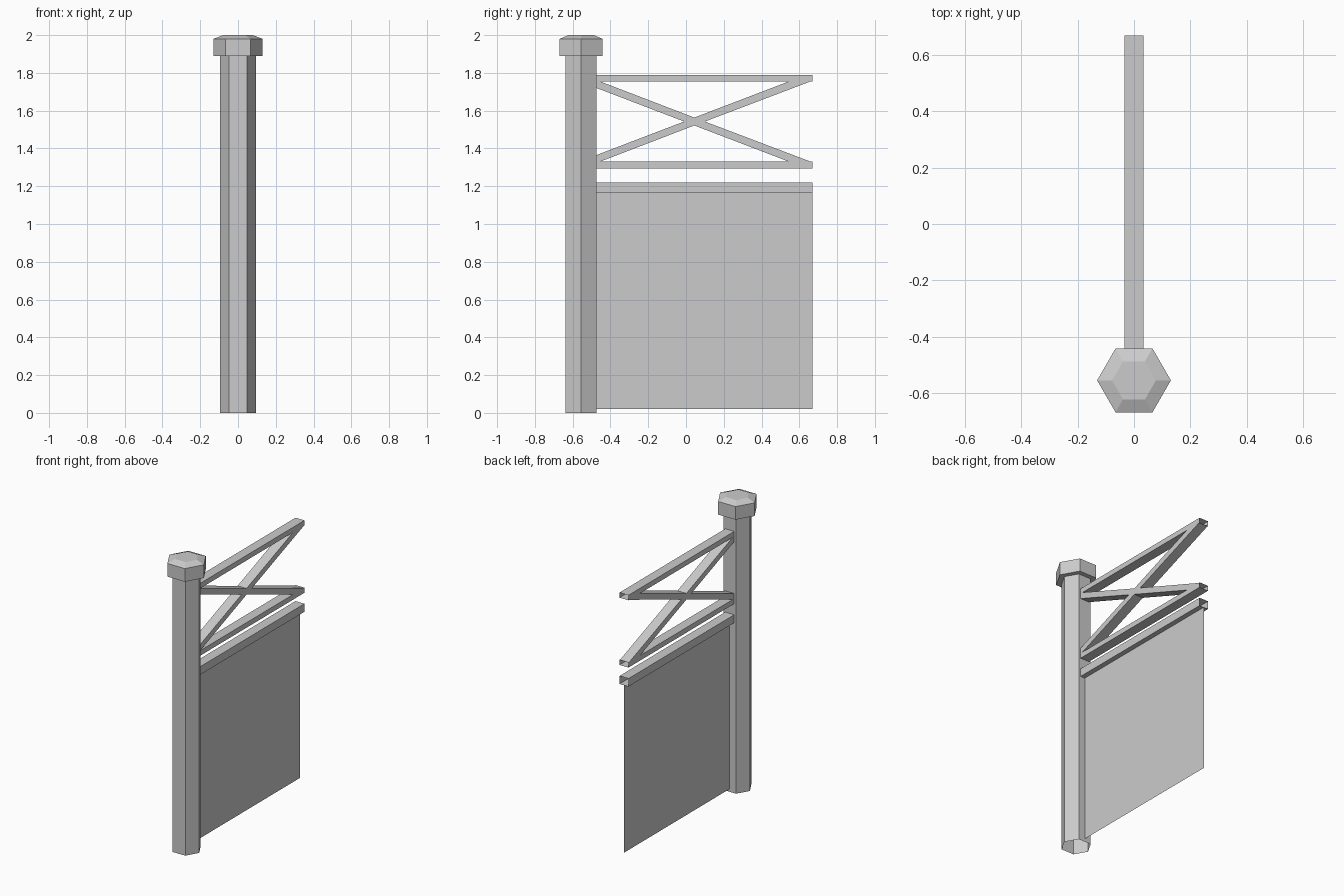
import bpy, bmesh, math

cube = bpy.data.objects.get("Cube")
if cube:
    bpy.data.objects.remove(cube, do_unlink=True)

GREY = (0.6, 0.6, 0.6, 1)
mat = bpy.data.materials.new("plain grey")
mat.use_nodes = True
mat.diffuse_color = GREY
mat.node_tree.nodes["Principled BSDF"].inputs["Base Color"].default_value = GREY

POST_Y = -0.555   # post axis
START, END = -0.474, 0.67   # span of rails and panel
HALF = 0.034      # half width of rails


def finish(name, bm):
    bmesh.ops.recalc_face_normals(bm, faces=bm.faces)
    mesh = bpy.data.meshes.new(name)
    bm.to_mesh(mesh)
    bm.free()
    mesh.materials.append(mat)
    obj = bpy.data.objects.new(name, mesh)
    bpy.context.collection.objects.link(obj)
    return obj


def loft(name, rings, cap_start=False, cap_end=False):
    """Join rings of points with quads; optionally close the ends."""
    bm = bmesh.new()
    loops = [[bm.verts.new(p) for p in ring] for ring in rings]
    for a, b in zip(loops, loops[1:]):
        for i in range(len(a)):
            j = (i + 1) % len(a)
            bm.faces.new((a[i], a[j], b[j], b[i]))
    if cap_start:
        bm.faces.new(loops[0])
    if cap_end:
        bm.faces.new(loops[-1])
    return finish(name, bm)


def hexagon(radius, z):
    return [(radius * math.cos(k * math.pi / 3),
             POST_Y + radius * math.sin(k * math.pi / 3), z) for k in range(6)]


def rail(name, low, high):
    """Square tube with open ends running along y."""
    section = [(-HALF, low), (HALF, low), (HALF, high), (-HALF, high)]
    return loft(name, [[(x, y, z) for x, z in section] for y in (START, END)])


# Hexagonal post, open at the foot, and its bevelled cap
loft("post", [hexagon(0.095, 0), hexagon(0.095, 1.89)])
loft("post_cap", [hexagon(0.131, 1.89), hexagon(0.131, 1.98), hexagon(0.078, 2)],
     cap_start=True, cap_end=True)

# Rails
rail("top_rail", 1.755, 1.79)
rail("middle_rail", 1.295, 1.33)
rail("panel_rail", 1.165, 1.22)

# Crossed brace: upper half of the outline, mirrored downwards
MID = 1.5425
upper = [(-0.01, 0), (START, 0.1775), (START, 0.2125), (-0.455, 0.2125),
         (0.044, 0.021), (0.545, 0.2125), (0.66, 0.2125), (0.1, 0)]
outline = upper + [(y, -z) for y, z in reversed(upper[1:-1])]
loft("cross_brace", [[(x, y, MID + z) for y, z in outline] for x in (-HALF, HALF)],
     cap_start=True, cap_end=True)

# Thin panel sheet below the rails
bm = bmesh.new()
bm.faces.new([bm.verts.new((0, y, z)) for y, z in
              ((START, 0.02), (END, 0.02), (END, 1.165), (START, 1.165))])
finish("panel", bm)
